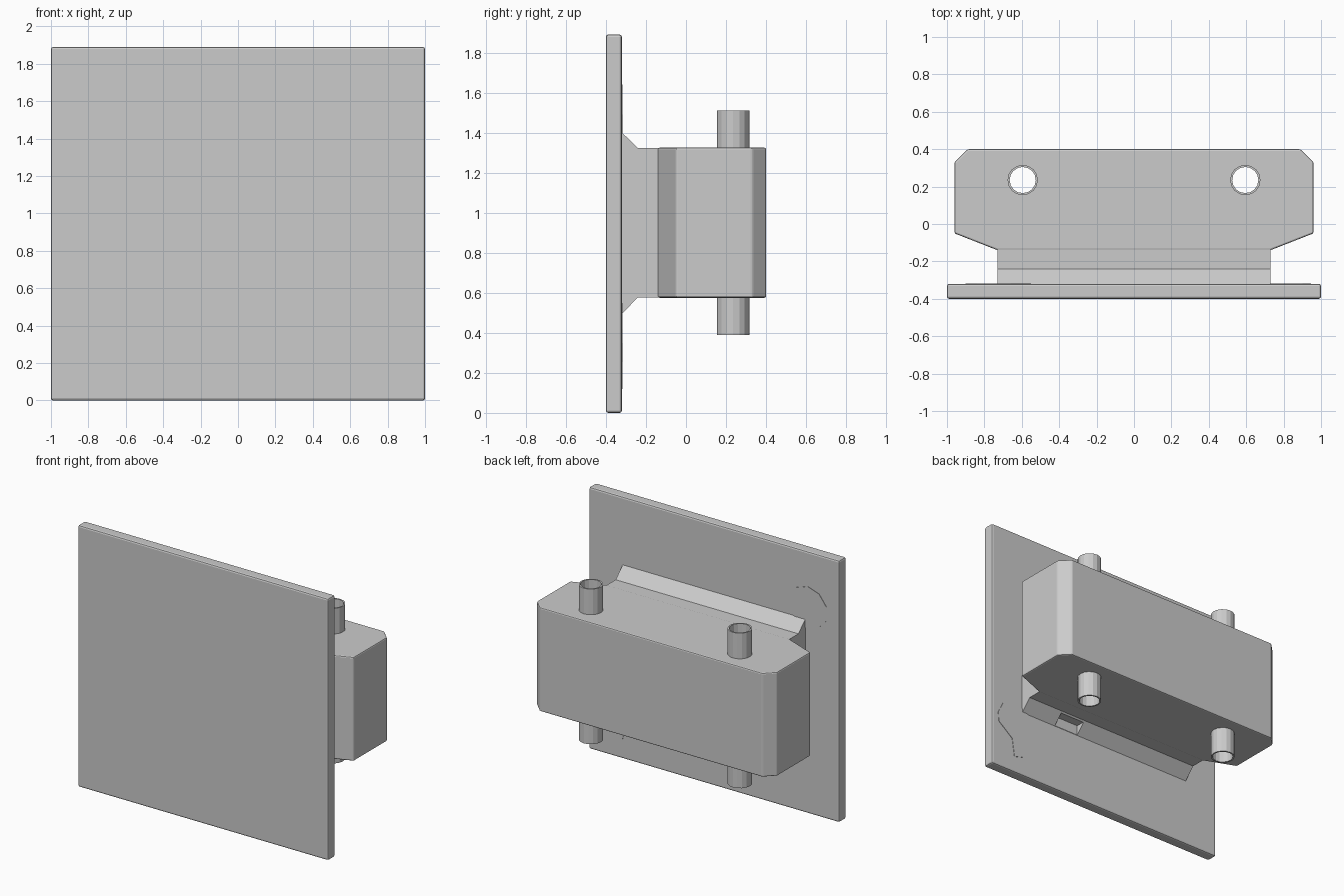
import bpy, bmesh, math
from mathutils import Vector

if "Cube" in bpy.data.objects:
    bpy.data.objects.remove(bpy.data.objects["Cube"])


def make_object(name, bm):
    bmesh.ops.recalc_face_normals(bm, faces=bm.faces)
    mesh = bpy.data.meshes.new(name)
    bm.to_mesh(mesh)
    bm.free()
    ob = bpy.data.objects.new(name, mesh)
    bpy.context.collection.objects.link(ob)
    return ob


def prism(name, points, direction, bevel=0.0):
    """Extrude a flat outline along a vector, optionally rounding its rims."""
    bm = bmesh.new()
    face = bm.faces.new([bm.verts.new(p) for p in points])
    ext = bmesh.ops.extrude_face_region(bm, geom=[face])
    top = [v for v in ext["geom"] if isinstance(v, bmesh.types.BMVert)]
    bmesh.ops.translate(bm, verts=top, vec=Vector(direction))
    if bevel:
        bmesh.ops.bevel(bm, geom=list(bm.edges), offset=bevel, segments=2,
                        profile=0.5, affect='EDGES')
    return make_object(name, bm)


def box(name, lo, hi, bevel=0.0):
    (x0, y0, z0), (x1, y1, z1) = lo, hi
    return prism(name, [(x0, y0, z0), (x1, y0, z0), (x1, y1, z0), (x0, y1, z0)],
                 (0, 0, z1 - z0), bevel)


def ring(x, y, z, r, n=16):
    return [(x + r * math.cos(2 * math.pi * i / n),
             y + r * math.sin(2 * math.pi * i / n), z) for i in range(n)]


def cut(target, cutter):
    mod = target.modifiers.new("cut", 'BOOLEAN')
    mod.operation = 'DIFFERENCE'
    mod.solver = 'EXACT'
    mod.object = cutter
    cutter.hide_render = True
    bpy.context.view_layer.objects.active = target
    bpy.ops.object.modifier_apply(modifier=mod.name)
    bpy.data.objects.remove(cutter)


# Front plate
box("front_plate", (-1, -0.4, 0), (1, -0.32, 1.89), 0.012)

# Chamfered rear block, outline mirrored across x
half = [(0.73, -0.14), (0.96, -0.05), (0.96, 0.33), (0.89, 0.4)]
outline = half + [(-x, y) for x, y in reversed(half)]
block = prism("rear_block", [(x, y, 0.575) for x, y in outline], (0, 0, 0.75), 0.009)

# Neck flaring out to the plate
side = [(-0.10, 0.577), (-0.24, 0.577), (-0.325, 0.49),
        (-0.325, 1.405), (-0.24, 1.323), (-0.10, 1.323)]
neck = prism("flared_neck", [(-0.73, y, z) for y, z in side], (1.46, 0, 0))
cut(neck, box("notch_cutter", (0.24, -0.318, 0.4), (0.44, -0.25, 0.57)))

# Hollow pins running through the block
for label, x in (("left", -0.595), ("right", 0.595)):
    y = 0.235
    cut(block, prism("bore_cutter", ring(x, y, 0.3, 0.076), (0, 0, 1.3)))
    pin = prism(label + "_pin", ring(x, y, 0.39, 0.081), (0, 0, 1.12))
    cut(pin, prism("pin_cutter", ring(x, y, 0.3, 0.070), (0, 0, 1.3)))

# Thin flat patches on the back of the plate
upper = [(-0.55, 1.49), (-0.66, 1.61), (-0.75, 1.64), (-0.84, 1.61),
         (-0.90, 1.53), (-0.90, 1.43), (-0.83, 1.36), (-0.71, 1.335)]
lower = [(0.595, 0.41), (0.70, 0.51), (0.80, 0.55), (0.90, 0.51), (0.945, 0.42),
         (0.94, 0.35), (0.82, 0.255), (0.80, 0.12), (0.73, 0.14), (0.69, 0.29)]
for name, pts in (("upper_patch", upper), ("lower_patch", lower)):
    prism(name, [(x, -0.322, z) for x, z in pts], (0, 0.005, 0))
